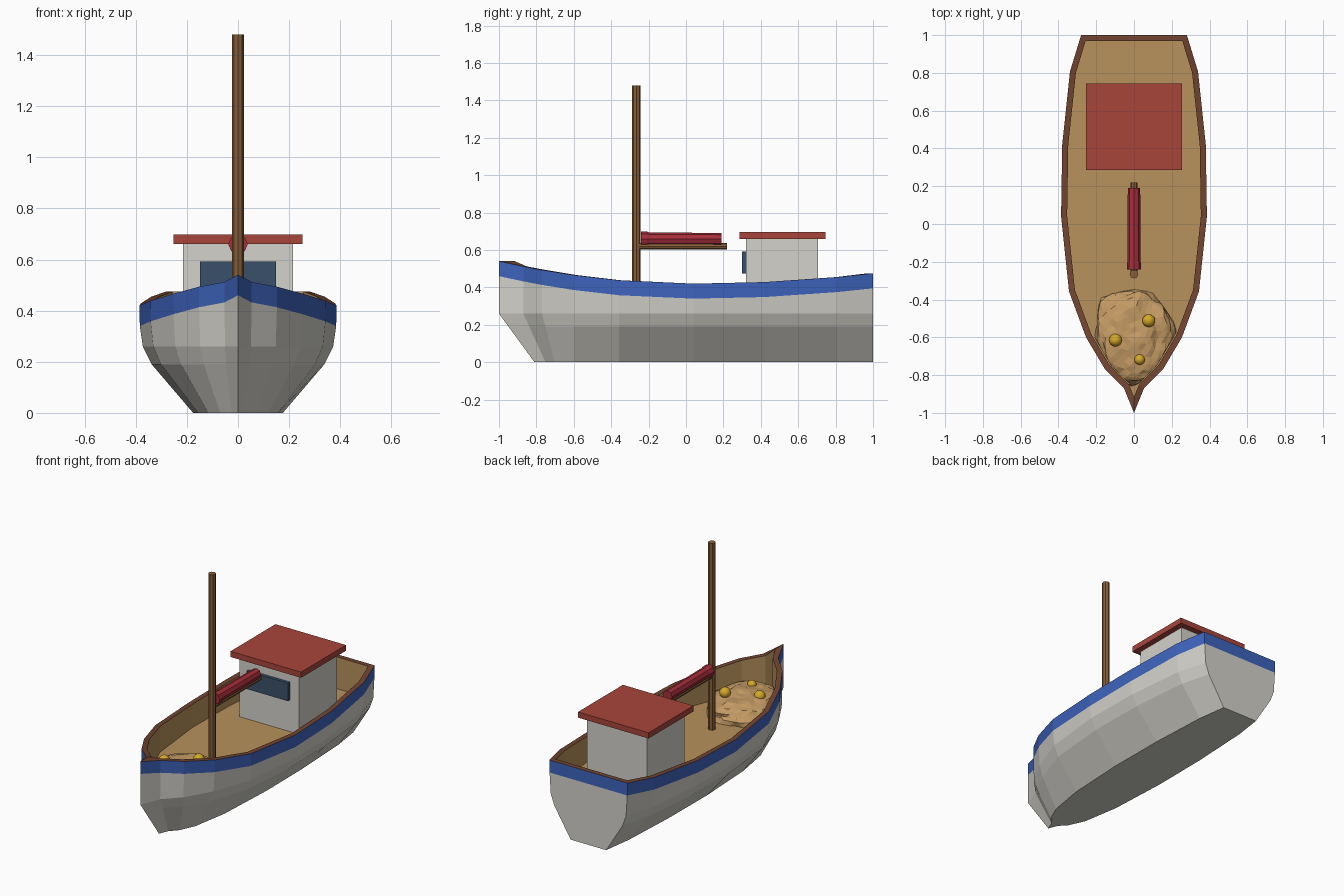
import bpy, bmesh, math
from mathutils import Vector, Matrix, noise

if "Cube" in bpy.data.objects:
    bpy.data.objects.remove(bpy.data.objects["Cube"])


def material(name, r, g, b):
    m = bpy.data.materials.new(name)
    lin = [(c / 255 / 12.92) if c < 11 else ((c / 255 + 0.055) / 1.055) ** 2.4 for c in (r, g, b)]
    m.diffuse_color = (*lin, 1)
    m.use_nodes = True
    m.node_tree.nodes["Principled BSDF"].inputs["Base Color"].default_value = m.diffuse_color
    return m


WHITE = material("off_white", 212, 210, 203)
BLUE = material("blue", 62, 100, 190)
RIM = material("dark_brown", 114, 68, 49)
DECK = material("deck_tan", 184, 146, 92)
WOOD = material("mast_brown", 136, 94, 58)
ROOF = material("roof_red", 168, 69, 59)
SAIL = material("sail_crimson", 166, 46, 58)
GLASS = material("window_navy", 58, 80, 106)
NET = material("net_tan", 196, 154, 100)
FLOAT = material("float_yellow", 214, 170, 40)


def finish(bm, name, *mats):
    bmesh.ops.recalc_face_normals(bm, faces=bm.faces)
    me = bpy.data.meshes.new(name)
    bm.to_mesh(me)
    bm.free()
    for m in mats:
        me.materials.append(m)
    ob = bpy.data.objects.new(name, me)
    bpy.context.collection.objects.link(ob)
    return ob


def box(name, mat, lo, hi):
    bm = bmesh.new()
    lo, hi = Vector(lo), Vector(hi)
    bmesh.ops.create_cube(bm, size=1, matrix=Matrix.Translation((lo + hi) / 2) @ Matrix.Diagonal((*(hi - lo), 1)))
    return finish(bm, name, mat)


def tube(name, mat, rings, sides=8):
    """Straight capped tube from (centre, radius) rings, along z or y."""
    bm = bmesh.new()
    axis = (Vector(rings[-1][0]) - Vector(rings[0][0])).normalized()
    u = Vector((1, 0, 0))
    v = axis.cross(u)
    loops = []
    for centre, r in rings:
        loops.append([bm.verts.new(Vector(centre) + r * (u * math.cos(a) + v * math.sin(a)))
                      for a in (2 * math.pi * i / sides for i in range(sides))])
    for a, b in zip(loops, loops[1:]):
        for i in range(sides):
            j = (i + 1) % sides
            bm.faces.new((a[i], a[j], b[j], b[i]))
    bm.faces.new(loops[0])
    bm.faces.new(loops[-1])
    return finish(bm, name, mat)


# Hull plan: half outline from bow to stern, mirrored into a closed loop
DECK_Z = 0.27
half = [(0, -1), (.053, -.87), (.153, -.77), (.254, -.6), (.344, -.357),
        (.386, .04), (.38, .42), (.339, .807), (.28, 1)]
plan = [Vector(p) for p in half] + [Vector((-x, y)) for x, y in half[:0:-1]]
n = len(plan)


def sheer(y):
    return 0.42 + (0.109 if y < 0.05 else 0.061) * (y - 0.05) ** 2


def inset(i, t):
    """Mitred inward offset of outline point i."""
    def normal(a, b):
        d = (b - a).normalized()
        return Vector((-d.y, d.x))
    n1 = normal(plan[i - 1], plan[i])
    n2 = normal(plan[i], plan[(i + 1) % n])
    return plan[i] + (n1 + n2) * t / (1 + n1.dot(n2))


inner = [inset(i, 0.032) for i in range(n)]

bm = bmesh.new()
columns = []
for i, p in enumerate(plan):
    top = sheer(p.y)
    col = []
    # outer skin, raked back below the knuckle at the bow
    for z, k in ((0, .455), (.19, .875), (.26, .965), (top - .08, .995), (top, 1)):
        rake = 0.19 * max(0, (-p.y - .6) / .4) ** 1.2 * max(0, 1 - z / .26)
        col.append(bm.verts.new((p.x * k, p.y + rake, z)))
    # inside of the bulwark
    q = inner[i]
    col.append(bm.verts.new((q.x, q.y, top)))
    col.append(bm.verts.new((q.x, q.y, DECK_Z)))
    columns.append(col)

strip_material = (0, 0, 0, 1, 2, 3)
for i in range(n):
    a, b = columns[i], columns[(i + 1) % n]
    for k, m in enumerate(strip_material):
        bm.faces.new((a[k], b[k], b[k + 1], a[k + 1])).material_index = m
# flat bottom and deck
for level, m in ((0, 0), (6, 3)):
    for i in range(len(half) - 1):
        ring = [columns[i][level], columns[i + 1][level], columns[n - i - 1][level]]
        if i:
            ring.append(columns[n - i][level])
        bm.faces.new(ring).material_index = m
finish(bm, "hull", WHITE, BLUE, RIM, DECK)

# Wheelhouse
box("cabin", WHITE, (-.215, .32, DECK_Z), (.215, .705, .66))
box("cabin_roof", ROOF, (-.253, .285, .66), (.253, .745, .697))
box("cabin_window", GLASS, (-.148, .3, .475), (.148, .322, .592))

# Mast, boom and furled sail
tube("mast", WOOD, [((0, -.265, DECK_Z), .023), ((0, -.265, 1.48), .023)])
tube("boom", WOOD, [((0, -.265, .62), .018), ((0, .22, .62), .018)])
tube("furled_sail", SAIL, [((0, -.24, .66), .038), ((0, -.207, .66), .038),
                           ((0, -.2, .66), .034), ((0, .19, .658), .033)])


# Crumpled net heap, kept inside the bulwark
def inside_width(y):
    for a, b in zip(inner[:len(half)], inner[1:len(half)]):
        if a.y <= y <= b.y:
            return a.x + (b.x - a.x) * (y - a.y) / (b.y - a.y)
    return 0


bm = bmesh.new()
bmesh.ops.create_icosphere(bm, subdivisions=4, radius=1)
for v in bm.verts:
    d = v.co.copy()
    bump = 1 + 0.13 * noise.noise(d * 2.2 + Vector((3, 1, 7))) + 0.06 * noise.noise(d * 6)
    y = max(-.6 + d.y * .26 * bump, -.86)
    x = d.x * .215 * bump
    w = max(inside_width(y) - .006, 0)
    x = max(-w, min(w, x))
    # flattened crown, buried underside
    z = DECK_Z + (.115 * bump * d.z ** .7 if d.z > 0 else .02 * d.z)
    v.co = (x, y, z)
finish(bm, "net_heap", NET)

# Floats resting on the net
for i, (x, y, z, r) in enumerate(((.078, -.512, .39, .034), (-.098, -.615, .375, .034), (.03, -.718, .375, .028))):
    bm = bmesh.new()
    bmesh.ops.create_uvsphere(bm, u_segments=16, v_segments=10, radius=r, matrix=Matrix.Translation((x, y, z)))
    for f in bm.faces:
        f.smooth = True
    finish(bm, "net_float_%d" % (i + 1), FLOAT)
